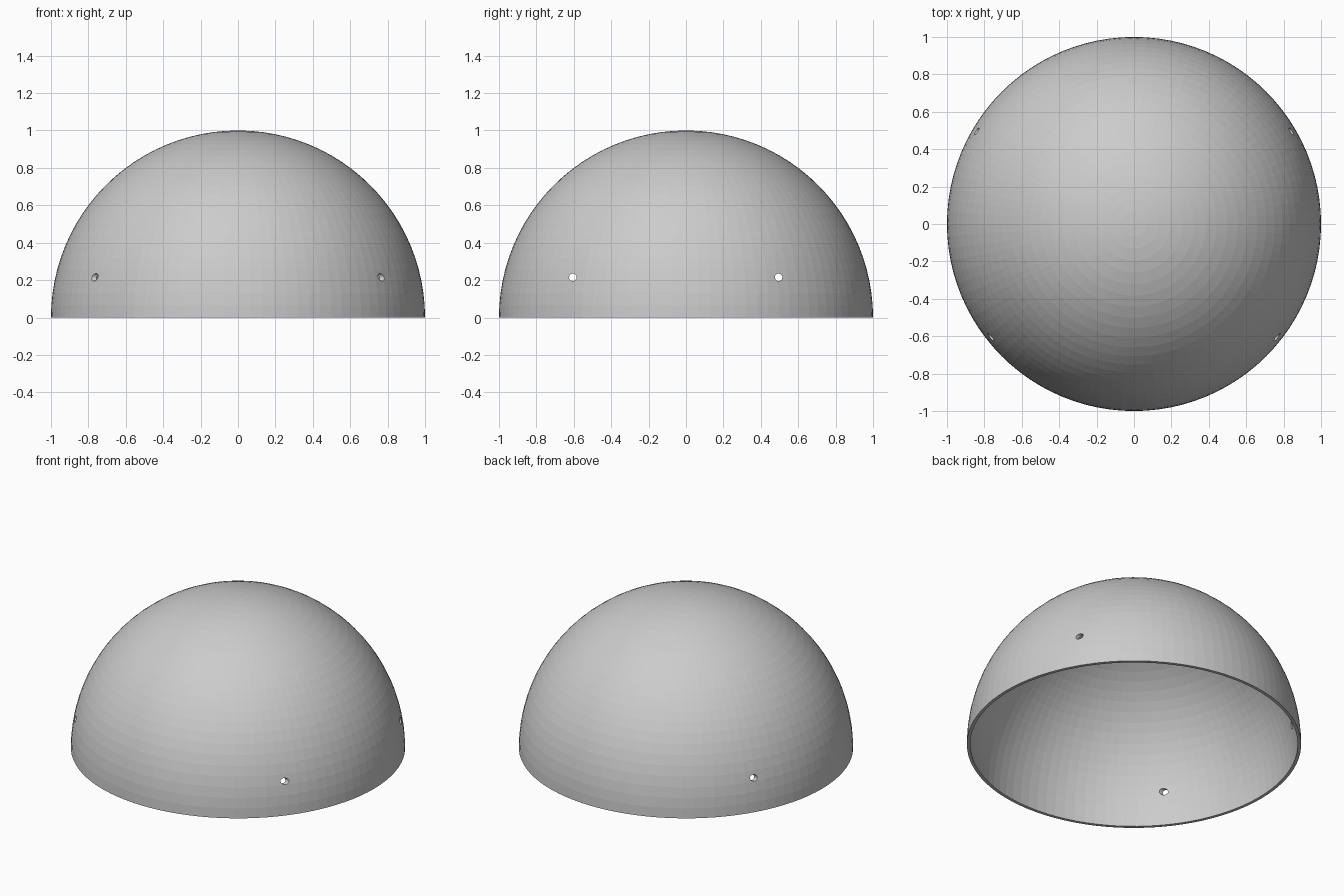
import bpy, bmesh, math

if "Cube" in bpy.data.objects:
    bpy.data.objects.remove(bpy.data.objects["Cube"])

SEGMENTS, RINGS = 96, 24
OUTER, INNER = 1.0, 0.98
HOLE_RADIUS, HOLE_Z = 0.02, 0.215


def arc(radius):
    """Quarter circle profile from the rim up to the crown."""
    return [(radius * math.cos(i * math.pi / 2 / RINGS), 0,
             radius * math.sin(i * math.pi / 2 / RINGS)) for i in range(RINGS + 1)]


# Thin hemispherical shell: revolved wall profile with a flat rim
bm = bmesh.new()
profile = arc(INNER)[::-1] + arc(OUTER)
verts = [bm.verts.new(p) for p in profile]
edges = [bm.edges.new(pair) for pair in zip(verts, verts[1:])]
bmesh.ops.spin(bm, geom=verts + edges, cent=(0, 0, 0), axis=(0, 0, 1),
               angle=math.tau, steps=SEGMENTS, use_merge=True)
bmesh.ops.remove_doubles(bm, verts=bm.verts, dist=1e-5)
bmesh.ops.recalc_face_normals(bm, faces=bm.faces)
mesh = bpy.data.meshes.new("dome_shell")
bm.to_mesh(mesh)
bm.free()
dome = bpy.data.objects.new("dome_shell", mesh)
bpy.context.collection.objects.link(dome)

# Two straight bores along x, each piercing both side walls
for label, y in (("front", -0.605), ("back", 0.495)):
    bpy.ops.mesh.primitive_cylinder_add(vertices=24, radius=HOLE_RADIUS, depth=2.4,
                                        location=(0, y, HOLE_Z),
                                        rotation=(0, math.pi / 2, 0))
    cutter = bpy.context.object
    cutter.name = label + "_hole_cutter"
    cutter.hide_render = True
    cutter.hide_set(True)
    cut = dome.modifiers.new(label + "_holes", 'BOOLEAN')
    cut.operation = 'DIFFERENCE'
    cut.solver = 'EXACT'
    cut.object = cutter
